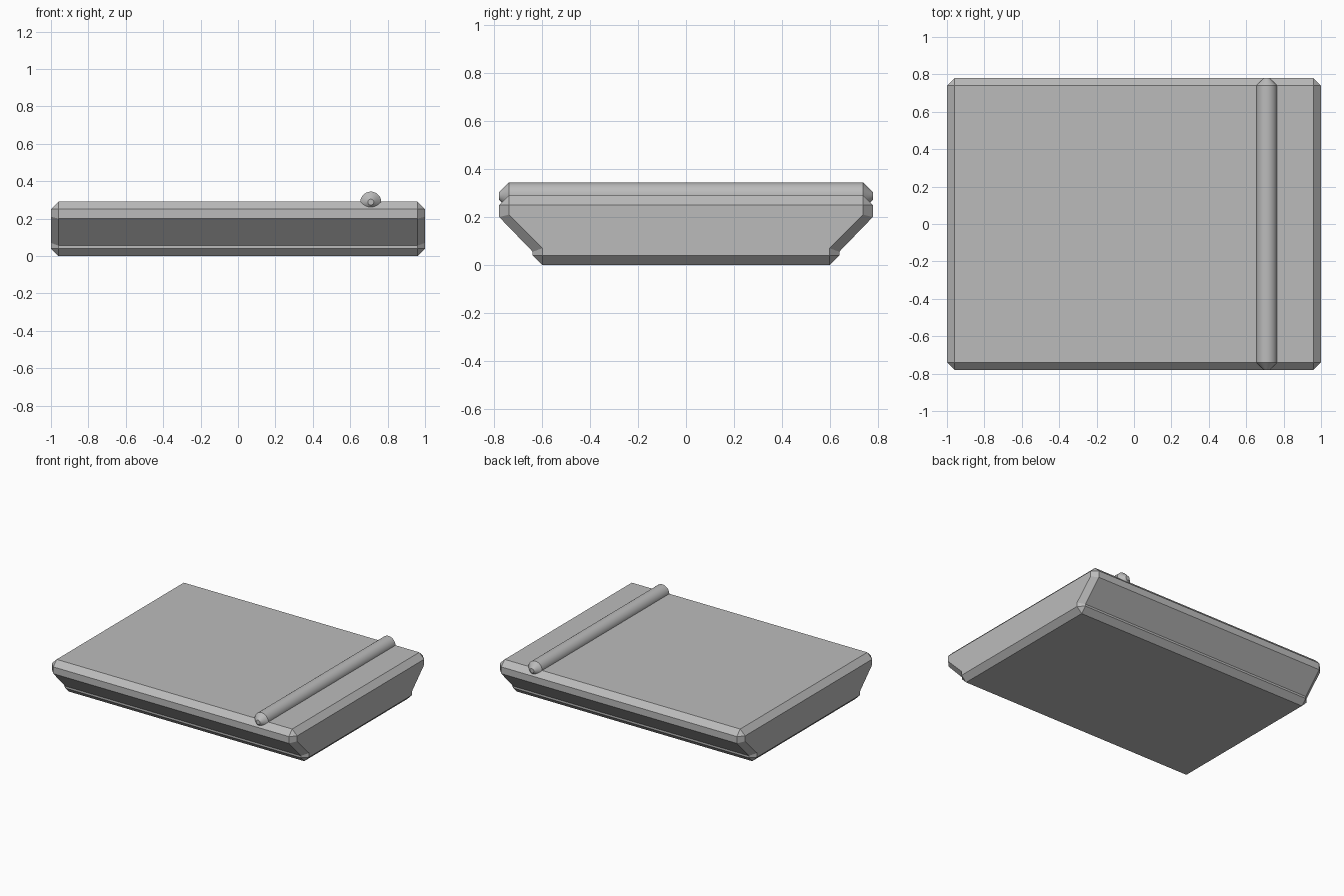
import bpy
import bmesh
import math
from mathutils import Matrix

cube = bpy.data.objects.get("Cube")
if cube:
    bpy.data.objects.remove(cube, do_unlink=True)

# One grey material for everything
grey = bpy.data.materials.new("plain grey")
grey.use_nodes = True
colour = (0.5, 0.5, 0.5, 1.0)
grey.diffuse_color = colour
grey.node_tree.nodes["Principled BSDF"].inputs["Base Color"].default_value = colour


def add_object(name, bm):
    bmesh.ops.recalc_face_normals(bm, faces=bm.faces)
    mesh = bpy.data.meshes.new(name)
    bm.to_mesh(mesh)
    bm.free()
    mesh.materials.append(grey)
    obj = bpy.data.objects.new(name, mesh)
    bpy.context.collection.objects.link(obj)
    return obj


# Slab: a stack of rings with chamfered corners, flared outwards at front and back
END, SIDE = 1.0, 0.96
CORNERS = [(1, 1), (-1, 1), (-1, -1), (1, -1)]


def flat_ring(bm, y, z):
    """Four corners, each listed twice so that it pairs with a cut ring."""
    ring = []
    for sx, sy in CORNERS:
        v = bm.verts.new((sx * SIDE, sy * y, z))
        ring += [v, v]
    return ring


def cut_ring(bm, y_end, z_end, y_side, z_side):
    """Eight points: one on the end face and one on the long side per corner."""
    ring = []
    for sx, sy in CORNERS:
        pair = [bm.verts.new((sx * END, sy * y_end, z_end)),
                bm.verts.new((sx * SIDE, sy * y_side, z_side))]
        ring += pair if sx * sy > 0 else pair[::-1]
    return ring


bm = bmesh.new()
rings = [
    flat_ring(bm, 0.60, 0.0),
    cut_ring(bm, 0.60, 0.04, 0.64, 0.04),
    cut_ring(bm, 0.60, 0.07, 0.64, 0.055),
    cut_ring(bm, 0.74, 0.21, 0.78, 0.20),
    cut_ring(bm, 0.74, 0.25, 0.78, 0.25),
    flat_ring(bm, 0.74, 0.29),
]
for low, high in zip(rings, rings[1:]):
    for i in range(8):
        j = (i + 1) % 8
        loop = list(dict.fromkeys([low[i], low[j], high[j], high[i]]))
        bm.faces.new(loop)
bm.faces.new(rings[0][::2])
bm.faces.new(rings[-1][::2])
add_object("slab", bm)

# Round rod lying across the top, with tapered ends
bm = bmesh.new()
RADIUS, TIP, TAPER, LENGTH = 0.056, 0.016, 0.04, 1.56
bmesh.ops.create_cone(bm, cap_ends=True, segments=48, radius1=RADIUS,
                      radius2=RADIUS, depth=LENGTH - 2 * TAPER)
for cap in [f for f in bm.faces if len(f.verts) > 4]:
    direction = cap.normal.copy()
    top = bmesh.ops.extrude_discrete_faces(bm, faces=[cap])["faces"][0]
    for v in top.verts:
        v.co.x *= TIP / RADIUS
        v.co.y *= TIP / RADIUS
        v.co.z += direction.z * TAPER
bmesh.ops.remove_doubles(bm, verts=bm.verts, dist=0.0001)
bmesh.ops.rotate(bm, verts=bm.verts, matrix=Matrix.Rotation(math.pi / 2, 3, "X"))
bmesh.ops.translate(bm, verts=bm.verts, vec=(0.71, 0, 0.288))
rod = add_object("top_rod", bm)
bpy.ops.object.select_all(action="DESELECT")
rod.select_set(True)
bpy.context.view_layer.objects.active = rod
bpy.ops.object.shade_smooth_by_angle(angle=math.radians(30))
